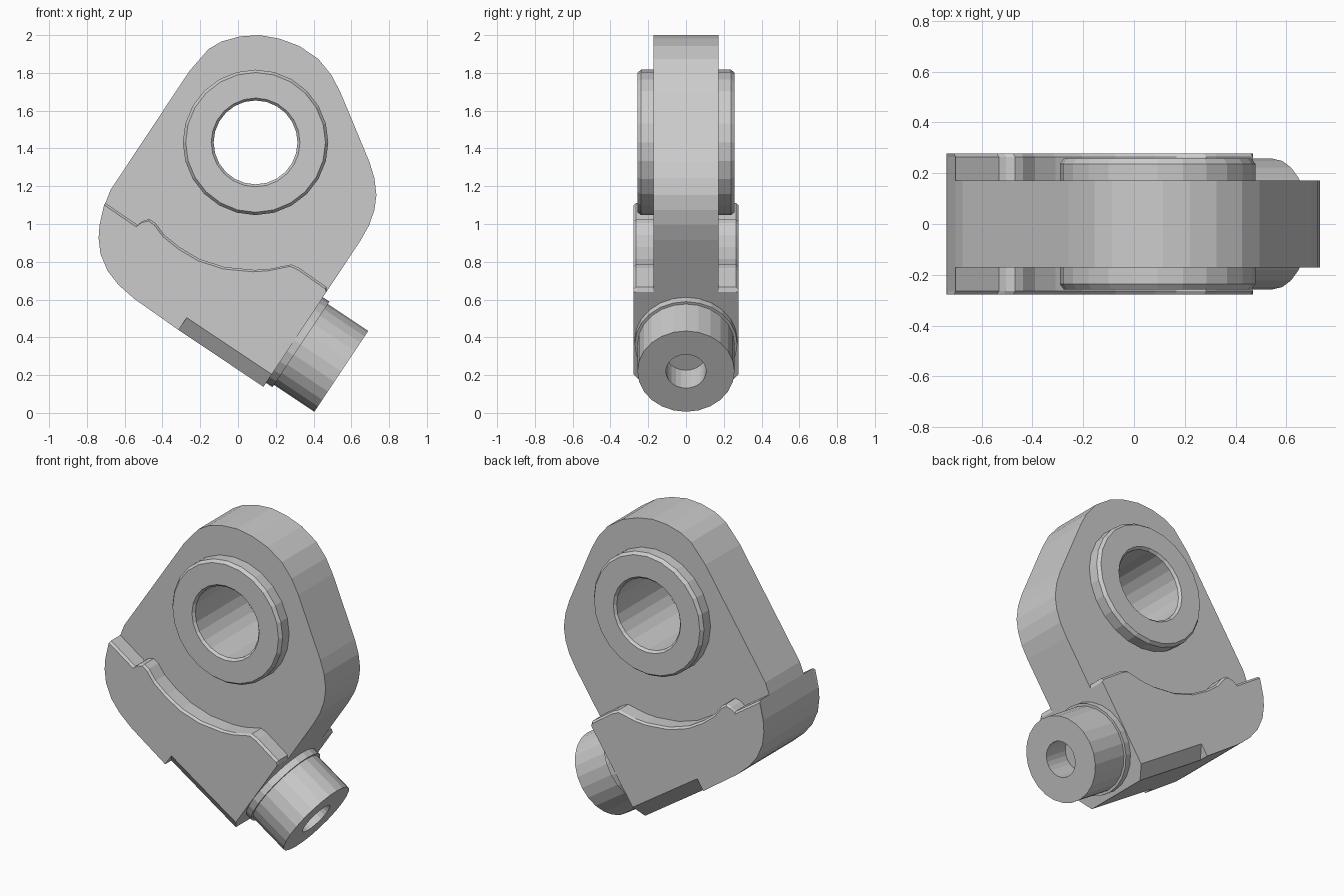
import bpy, bmesh, math
from mathutils import Vector, Matrix

if "Cube" in bpy.data.objects:
    bpy.data.objects.remove(bpy.data.objects["Cube"])

U = Vector((.832, 0, -.555))   # along the foot, towards the spigot
V = Vector((.555, 0, .832))    # up the arm


def finish(name, bm):
    bmesh.ops.remove_doubles(bm, verts=bm.verts, dist=1e-5)
    bmesh.ops.recalc_face_normals(bm, faces=bm.faces)
    me = bpy.data.meshes.new(name)
    bm.to_mesh(me)
    bm.free()
    ob = bpy.data.objects.new(name, me)
    bpy.context.collection.objects.link(ob)
    return ob


def loft(name, sections):
    """Join matching closed loops of points and cap both ends."""
    bm = bmesh.new()
    rings = [[bm.verts.new(p) for p in s] for s in sections]
    for a, b in zip(rings, rings[1:]):
        for i in range(len(a)):
            j = (i + 1) % len(a)
            bm.faces.new((a[i], a[j], b[j], b[i]))
    bm.faces.new(rings[0])
    bm.faces.new(rings[-1])
    return finish(name, bm)


def lathe(name, profile, origin, axis, closed=False, steps=24):
    """Spin (radius, distance) points round an axis."""
    bm = bmesh.new()
    vs = [bm.verts.new((r, 0, t)) for r, t in profile]
    es = [bm.edges.new(p) for p in zip(vs, vs[1:])]
    if closed:
        es.append(bm.edges.new((vs[-1], vs[0])))
    bmesh.ops.spin(bm, geom=vs + es, cent=(0, 0, 0), axis=(0, 0, 1),
                   angle=2 * math.pi, steps=steps, use_merge=True)
    rot = Vector(axis).to_track_quat('Z', 'Y').to_matrix().to_4x4()
    bm.transform(Matrix.Translation(origin) @ rot)
    return finish(name, bm)


def cut(ob, cutter):
    m = ob.modifiers.new("cut", 'BOOLEAN')
    m.operation = 'DIFFERENCE'
    m.solver = 'EXACT'
    m.object = cutter
    cutter.hide_render = True
    cutter.display_type = 'WIRE'


def at(outline, y):
    return [(x, y, z) for x, z in outline]


# Thin arm plate; its last four points are buried in the foot
arm = [(.468, .64), (.65, .915), (.695, .995), (.722, 1.074), (.733, 1.153),
       (.722, 1.243), (.696, 1.328), (.542, 1.698), (.495, 1.788), (.426, 1.873),
       (.325, 1.942), (.22, 1.981), (.114, 2.0), (.01, 1.993), (-.087, 1.966),
       (-.156, 1.926), (-.257, 1.81), (-.675, 1.18), (-.702, 1.111),
       (-.6, .95), (-.3, .75), (.1, .6), (.35, .6)]
plate = loft("arm_plate", [at(arm, -.172), at(arm, .172)])

# Thick foot with a bevelled, scooped upper edge
top = [(-.702, 1.111), (-.532, .995), (-.505, 1.016), (-.468, 1.026), (-.437, 1.005),
       (-.389, .942), (-.31, .878), (-.204, .815), (-.071, .772), (.087, .757),
       (.167, .762), (.283, .786), (.325, .767), (.468, .667)]
rest = [(.468, .64), (.135, .138), (-.315, .439), (-.548, .603), (-.632, .677),
        (-.69, .751), (-.728, .841), (-.738, .926), (-.733, .995)]
inset = [(x - .007, z - .010) for x, z in top]
foot = loft("foot", [at(inset + rest, -.277), at(top + rest, -.264),
                     at(top + rest, .264), at(inset + rest, .277)])

# Sloping relief along the lower edge, front and back
start = Vector((-.315, 0, .439))
for side, label in ((-1, "front"), (1, "back")):
    tri = [(-.076, .155), (.152, .335), (-.076, .335)]
    ends = [[start + U * u + V * v + Vector((0, side * y, 0)) for v, y in tri]
            for u in (0, .7)]
    cut(foot, loft(label + "_relief_cutter", ends))

# Bearing boss: chamfered ring seated in a hole through the plate
C = Vector((.093, 0, 1.432))
half = [(.222, .242), (.235, .257), (.37, .257), (.385, .237)]
ring = half + [(r, -t) for r, t in reversed(half)]
boss = lathe("bearing_boss", ring, C, (0, 1, 0), closed=True)
cut(plate, lathe("plate_hole_cutter", [(0, -.4), (.32, -.4), (.32, .4), (0, .4)],
                 C, (0, 1, 0)))

# Blind oil hole in the top of the bore
cut(boss, lathe("oil_hole_cutter", [(0, .15), (.035, .15), (.035, .32), (0, .32)],
                C, V, steps=12))

# Collared spigot with a blind hole in its end
lathe("spigot", [(0, -.17), (.107, -.17), (.107, 0), (.257, 0), (.257, -.257),
                 (.272, -.257), (.272, -.315), (0, -.315)],
      Vector((.547, 0, .22)), U)
